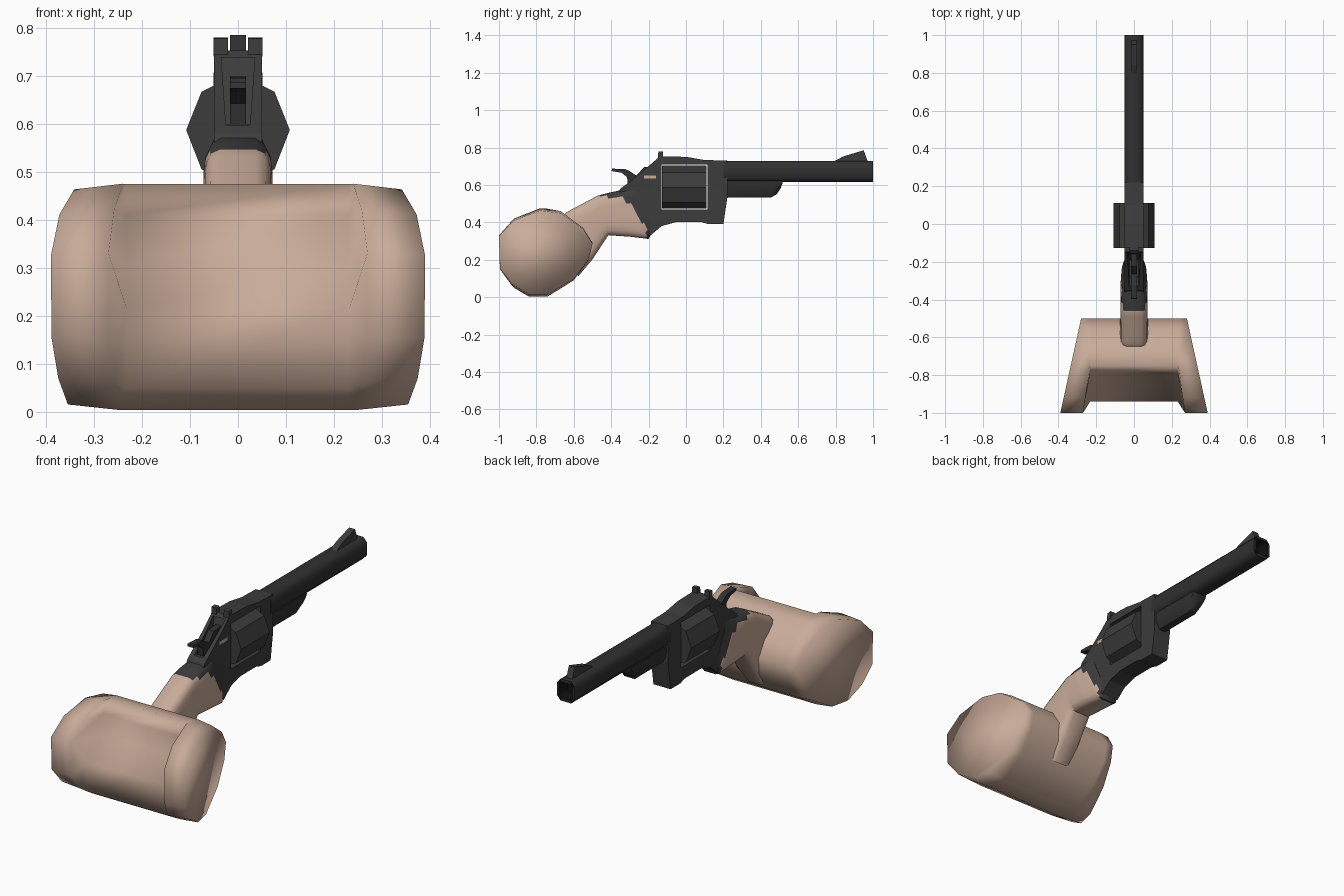
import bpy, bmesh, math

if "Cube" in bpy.data.objects:
    bpy.data.objects.remove(bpy.data.objects["Cube"])

def material(name, rgb):
    m = bpy.data.materials.new(name)
    m.diffuse_color = (*rgb, 1)
    m.use_nodes = True
    m.node_tree.nodes["Principled BSDF"].inputs["Base Color"].default_value = m.diffuse_color
    return m

TAN = material("tan", (0.58, 0.41, 0.32))
STEEL = material("dark_steel", (0.045, 0.045, 0.045))
BARREL = material("barrel_black", (0.030, 0.030, 0.030))
BORE = material("bore_black", (0.006, 0.006, 0.006))

def finish(name, bm, mats, smooth=None):
    bmesh.ops.recalc_face_normals(bm, faces=bm.faces[:])
    me = bpy.data.meshes.new(name)
    bm.to_mesh(me)
    bm.free()
    ob = bpy.data.objects.new(name, me)
    bpy.context.collection.objects.link(ob)
    for m in mats:
        me.materials.append(m)
    if smooth:
        bpy.ops.object.select_all(action='DESELECT')
        ob.select_set(True)
        bpy.context.view_layer.objects.active = ob
        bpy.ops.object.shade_smooth_by_angle(angle=math.radians(smooth))
    return ob

def loft(name, rings, mats, smooth=None, rule=None):
    """Skin a list of equal-length point rings and cap both ends."""
    bm = bmesh.new()
    vs = [[bm.verts.new(p) for p in r] for r in rings]
    n = len(vs[0])
    for a, b in zip(vs, vs[1:]):
        for i in range(n):
            j = (i + 1) % n
            bm.faces.new((a[i], a[j], b[j], b[i]))
    bm.faces.new(vs[0])
    bm.faces.new(vs[-1])
    if rule:
        for f in bm.faces:
            f.material_index = rule(f.calc_center_median())
    return finish(name, bm, mats, smooth)

def plate(name, profile, x0, x1, mat):
    """Side profile in (y, z) extruded from x0 to x1."""
    return loft(name, [[(x, y, z) for y, z in profile] for x in (x0, x1)], [mat])

def box(y0, y1, z0, z1):
    return [(y0, z0), (y1, z0), (y1, z1), (y0, z1)]

def cut(ob, cutter):
    cutter.hide_render = True
    cutter.hide_viewport = True
    cutter.display_type = 'WIRE'
    mod = ob.modifiers.new("cut", 'BOOLEAN')
    mod.operation = 'DIFFERENCE'
    mod.solver = 'EXACT'
    mod.object = cutter

# Head: flared ends, with a stepped recess in the rear middle
rim = [(-1, .33), (-.92, .42), (-.78, .475), (-.67, .46), (-.55, .37), (-.5, .29),
       (-.52, .2), (-.6, .09), (-.74, .003), (-.84, .003), (-.93, .06), (-.995, .15)]
mid = list(rim)
mid[0], mid[1], mid[2] = (-.80, .305), (-.79, .41), (-.75, .474)
mid[10], mid[11] = (-.92, .05), (-.94, .215)

def end_ring(s):
    # end caps lean outward towards the rear and are slightly smaller
    return [(s * (.28 + .22 * (-.5 - y)), y, .238 + (z - .238) * .95) for y, z in rim]

def horn_ring(s):
    return [(s * (.24 + .15 * max(0, -.8 - y)), y, z) for y, z in rim]

def mid_ring(s):
    return [(s * .232, y, z) for y, z in mid]

loft("head", [end_ring(-1), horn_ring(-1), mid_ring(-1),
              mid_ring(1), horn_ring(1), end_ring(1)], [TAN], 100)

# Neck: boxy oval sections from head to frame (top point, bottom point, half width)
keys = [((-.68, .42), (-.575, .11), .070), ((-.64, .455), (-.50, .20), .074),
        ((-.47, .545), (-.415, .33), .072), ((-.40, .562), (-.30, .322), .073),
        ((-.34, .575), (-.2, .31), .066), ((-.28, .60), (-.17, .36), .052)]

def section(top, bot, w):
    out = []
    for i in range(16):
        a = math.tau * (i + .5) / 16
        c, s = math.cos(a), math.sin(a)
        u = math.copysign(abs(c) ** .5, c) * .5 + .5
        x = w * math.copysign(abs(s) ** .4, s)
        out.append((x, bot[0] + (top[0] - bot[0]) * u, bot[1] + (top[1] - bot[1]) * u))
    return out

def lerp(a, b, t):
    return a + (b - a) * t

neck = []
for p, q in zip(keys, keys[1:]):
    for i in range(8):
        t = i / 8
        neck.append(section([lerp(p[0][j], q[0][j], t) for j in (0, 1)],
                            [lerp(p[1][j], q[1][j], t) for j in (0, 1)],
                            lerp(p[2], q[2], t)))
neck.append(section(*keys[-1]))

def tang_rule(c):
    return int(c.z > .535 and c.y > -.46 or c.z - .52 > -1.15 * (c.y + .33) or c.y > -.215)

loft("neck", neck, [TAN, STEEL], 50, tang_rule)

# Frame with a window for the cylinder and a channel for the hammer
frame = plate("frame", [(-.36, .56), (-.35, .58), (-.29, .625), (-.20, .70), (-.14, .753),
                        (0, .75), (.1, .733), (.22, .73), (.222, .54), (.2, .39), (.12, .39),
                        (.08, .402), (-.05, .402), (-.13, .38), (-.19, .33), (-.28, .48)],
              -.05, .05, STEEL)
cut(frame, plate("window_cutter", box(-.13, .114, .469, .708), -.2, .2, STEEL))
# channel narrows towards the bottom
channel = [[(x, y, z) for x, z in ((-.025, .597), (.025, .597), (.035, .738), (-.035, .738))]
           for y in (-.42, -.19)]
channel[1] = [(x, y + (z - .597) * .3, z) for x, y, z in channel[1]]
cut(frame, loft("channel_cutter", channel, [STEEL]))

# Side pin plate
plate("side_pin", box(-.225, -.16, .633, .65), .0495, .051, TAN)

# Eight-sided cylinder
drum = [(.108, .587), (.076, .667), (0, .704), (-.076, .667),
        (-.108, .587), (-.076, .505), (0, .473), (.076, .505)]
loft("cylinder", [[(x, y, z) for x, z in drum] for y in (-.127, .11)], [STEEL])

# Barrel: chamfered square tube with a dark bore
def tube_ring(y, r, c):
    pts = [(r, c), (c, r), (-c, r), (-r, c), (-r, -c), (-c, -r), (c, -r), (r, -c)]
    return [(x * .9, y, .672 + z) for x, z in pts]

loft("barrel", [tube_ring(.2, .057, .034), tube_ring(1, .057, .034),
                tube_ring(1, .043, .028), tube_ring(.93, .043, .028)],
     [BARREL, BORE], 50,
     lambda c: int(c.y > .92 and abs(c.x) < .041 and abs(c.z - .672) < .045))

# Lug under the barrel
lug = [(.21, .533, .62), (.455, .533, .62), (.485, .55, .62), (.505, .58, .62), (.517, .612, .62)]
loft("under_lug", [[(-.04, y, t), (-.04, y, lerp(b, t, .45)), (-.02, y, b),
                    (.02, y, b), (.04, y, lerp(b, t, .45)), (.04, y, t)]
                   for y, b, t in lug], [BARREL], 40)

# Sights
plate("front_sight", [(.79, .725), (.84, .752), (.95, .785), (.972, .725)], -.017, .017, STEEL)
for s, side in ((-1, "left"), (1, "right")):
    plate("rear_sight_" + side, [(-.15, .742), (-.148, .778), (-.122, .78), (-.122, .74)],
          s * .021, s * .051, STEEL)

# Hammer with thumb spur
plate("hammer", [(-.31, .59), (-.2, .59), (-.16, .70), (-.225, .695), (-.265, .65), (-.305, .676),
                 (-.325, .684), (-.395, .687), (-.398, .674), (-.345, .665), (-.315, .642)],
      -.017, .017, BARREL)
